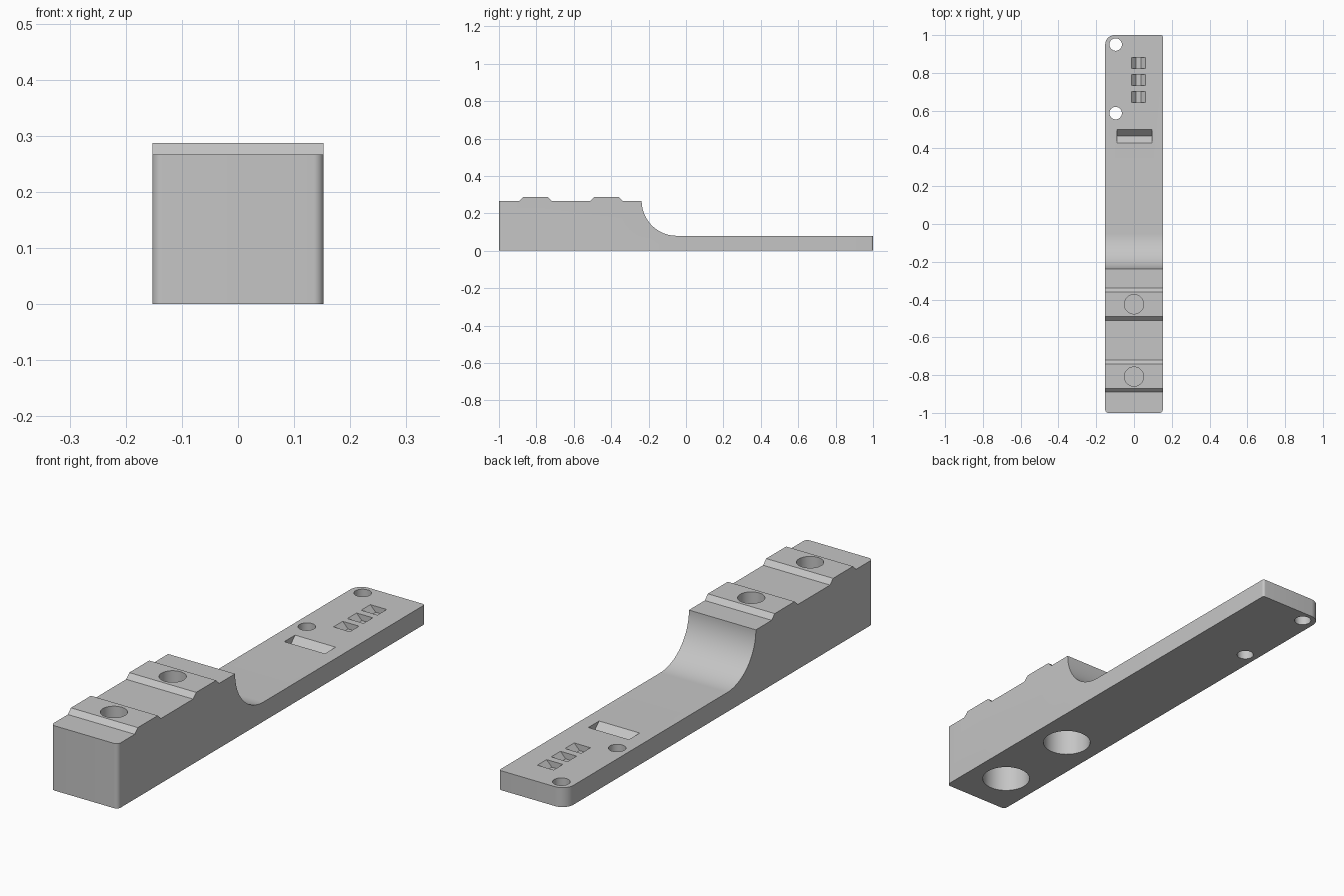
import bpy, bmesh
from math import sin, cos, pi, radians
from mathutils import Vector

cube = bpy.data.objects.get("Cube")
if cube:
    bpy.data.objects.remove(cube, do_unlink=True)

grey = bpy.data.materials.new("plain grey")
grey.use_nodes = True
colour = (0.56, 0.56, 0.56, 1)
grey.diffuse_color = colour
grey.node_tree.nodes["Principled BSDF"].inputs["Base Color"].default_value = colour


def prism(name, points, sweep):
    """Solid made by sweeping a flat outline along a vector."""
    bm = bmesh.new()
    face = bm.faces.new([bm.verts.new(p) for p in points])
    grown = bmesh.ops.extrude_face_region(bm, geom=[face])["geom"]
    verts = [v for v in grown if isinstance(v, bmesh.types.BMVert)]
    bmesh.ops.translate(bm, verts=verts, vec=Vector(sweep))
    bmesh.ops.recalc_face_normals(bm, faces=bm.faces)
    mesh = bpy.data.meshes.new(name)
    bm.to_mesh(mesh)
    bm.free()
    mesh.materials.append(grey)
    obj = bpy.data.objects.new(name, mesh)
    bpy.context.collection.objects.link(obj)
    return obj


def arc(cx, cy, r, start, end, steps):
    angles = [radians(start + (end - start) * i / steps) for i in range(steps + 1)]
    return [(cx + r * cos(a), cy + r * sin(a)) for a in angles]


def combine(target, tool, operation):
    """Apply a boolean and discard the tool."""
    tool.hide_render = True
    bpy.context.view_layer.objects.active = target
    mod = target.modifiers.new("cut", "BOOLEAN")
    mod.operation, mod.solver, mod.object = operation, "EXACT", tool
    bpy.ops.object.modifier_apply(modifier=mod.name)
    bpy.data.objects.remove(tool, do_unlink=True)


def bore(x, y, r, z0, z1):
    ring = arc(x, y, r, 0, 360, 48)[:-1]
    combine(body, prism("bore", [(a, b, z0) for a, b in ring], (0, 0, z1 - z0)), "DIFFERENCE")


# Side profile: tall ribbed block, concave sweep, thin arm
W, L, ARM, TOP, RIDGE = 0.1525, 1.0, 0.08, 0.267, 0.287
profile = [(-1.1, 0), (-1.1, TOP)]
for y in (-0.89, -0.51):
    profile += [(y, TOP), (y + 0.02, RIDGE), (y + 0.15, RIDGE), (y + 0.17, TOP)]
profile += arc(-0.05, TOP, TOP - ARM, 180, 270, 32)
profile += [(1.1, ARM), (1.1, 0)]
body = prism("mount_body", [(-0.2, y, z) for y, z in profile], (0.4, 0, 0))

# Plan outline with one large rounded corner
outline = []
for sx, sy, r, a in ((1, 1, 0.01, 0), (-1, 1, 0.05, 90), (-1, -1, 0.018, 180), (1, -1, 0.018, 270)):
    outline += arc(sx * (W - r), sy * (L - r), r, a, a + 90, 10)
combine(body, prism("outline", [(x, y, -0.1) for x, y in outline], (0, 0, 0.6)), "INTERSECT")

# Bolt holes with wide recesses underneath, closed by a thin web
for y in (-0.425, -0.808):
    bore(0, y, 0.095, -0.1, 0.16)
    bore(0, y, 0.051, 0.17, 0.4)

# Through holes in the arm
for y in (0.95, 0.587):
    bore(-0.097, y, 0.033, -0.1, 0.2)

# Wide V slot across the arm
slot = [(0.43, ARM), (0.43, 0.1), (0.5, 0.1), (0.5, ARM), (0.466, 0.045)]
combine(body, prism("slot", [(-0.09, y, z) for y, z in slot], (0.185, 0, 0)), "DIFFERENCE")

# Three small notches with sloped sides
notch = [(-0.014, ARM), (-0.014, 0.1), (0.06, 0.1), (0.06, ARM), (0.036, 0.055), (0.01, 0.055)]
for y in (0.822, 0.732, 0.642):
    combine(body, prism("notch", [(x, y, z) for x, z in notch], (0, 0.06, 0)), "DIFFERENCE")

# Smooth curved walls, keep hard edges
bpy.ops.object.select_all(action="DESELECT")
body.select_set(True)
bpy.context.view_layer.objects.active = body
bpy.ops.object.shade_smooth_by_angle(angle=radians(25))
